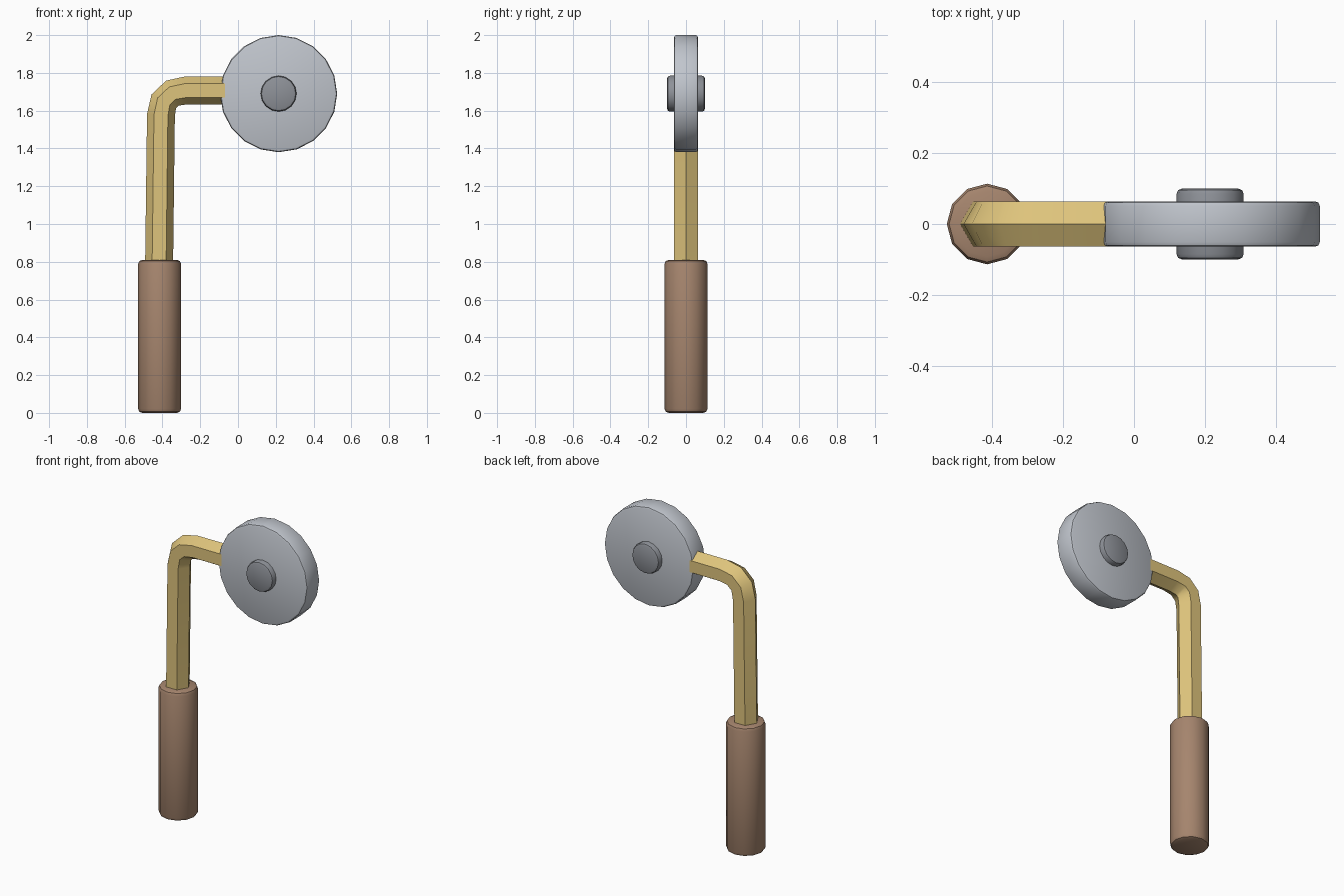
import bpy, bmesh, math
from mathutils import Vector

if "Cube" in bpy.data.objects:
    bpy.data.objects.remove(bpy.data.objects["Cube"], do_unlink=True)


def material(name, rgb):
    mat = bpy.data.materials.new(name)
    mat.use_nodes = True
    color = (*rgb, 1.0)
    mat.diffuse_color = color
    mat.node_tree.nodes["Principled BSDF"].inputs["Base Color"].default_value = color
    return mat


def loft(name, rings, mat):
    """Join rings of points into a closed, capped skin."""
    bm = bmesh.new()
    loops = [[bm.verts.new(p) for p in ring] for ring in rings]
    for a, b in zip(loops, loops[1:]):
        for i in range(len(a)):
            j = (i + 1) % len(a)
            bm.faces.new((a[i], a[j], b[j], b[i]))
    bm.faces.new(loops[0])
    bm.faces.new(loops[-1])
    bmesh.ops.recalc_face_normals(bm, faces=bm.faces)
    mesh = bpy.data.meshes.new(name)
    bm.to_mesh(mesh)
    bm.free()
    mesh.materials.append(mat)
    obj = bpy.data.objects.new(name, mesh)
    bpy.context.collection.objects.link(obj)
    bpy.ops.object.select_all(action="DESELECT")
    obj.select_set(True)
    bpy.context.view_layer.objects.active = obj
    bpy.ops.object.shade_smooth_by_angle(angle=math.radians(40))
    return obj


def ring(center, u, v, radius, sides):
    angles = [math.tau * i / sides for i in range(sides)]
    return [center + radius * (math.cos(a) * u + math.sin(a) * v) for a in angles]


def rounded_cylinder(name, start, end, radius, sides, bevel, mat):
    """Cylinder with softened rims between two points."""
    start, end = Vector(start), Vector(end)
    axis = (end - start).normalized()
    u = Vector((1, 0, 0))
    v = axis.cross(u)
    steps = [(0, 1), (0.3, 0.3), (1, 0)]  # (along axis, inset), in bevels
    rings = [ring(start + axis * a * bevel, u, v, radius - i * bevel, sides)
             for a, i in steps]
    rings += [ring(end - axis * a * bevel, u, v, radius - i * bevel, sides)
              for a, i in reversed(steps)]
    return loft(name, rings, mat)


wood = material("brown wood", (0.38, 0.235, 0.155))
brass = material("brass yellow", (0.73, 0.55, 0.20))
steel = material("light grey", (0.53, 0.56, 0.61))
dark_steel = material("dark grey", (0.27, 0.285, 0.315))

# Handle
rounded_cylinder("handle", (-0.415, 0, 0), (-0.415, 0, 0.81), 0.114, 12, 0.022, wood)

# Bent hexagonal arm, swept along a path in the xz plane
path = [Vector((x, 0, z)) for x, z in (
    (-0.42, 0.6), (-0.408, 1.575), (-0.393, 1.65),
    (-0.347, 1.693), (-0.275, 1.707), (-0.07, 1.707))]
side = Vector((0, 1, 0))
sections = []
for i, point in enumerate(path):
    before = (point - path[max(i - 1, 0)]).normalized()
    after = (path[min(i + 1, len(path) - 1)] - point).normalized()
    tangent = (before + after).normalized()
    sections.append(ring(point, side.cross(tangent), side, 0.074, 6))
loft("arm", sections, brass)

# Wheel and its hub
rounded_cylinder("wheel", (0.215, -0.064, 1.69), (0.215, 0.064, 1.69), 0.31, 20, 0.013, steel)
rounded_cylinder("hub", (0.215, -0.1, 1.69), (0.215, 0.1, 1.69), 0.095, 16, 0.015, dark_steel)
